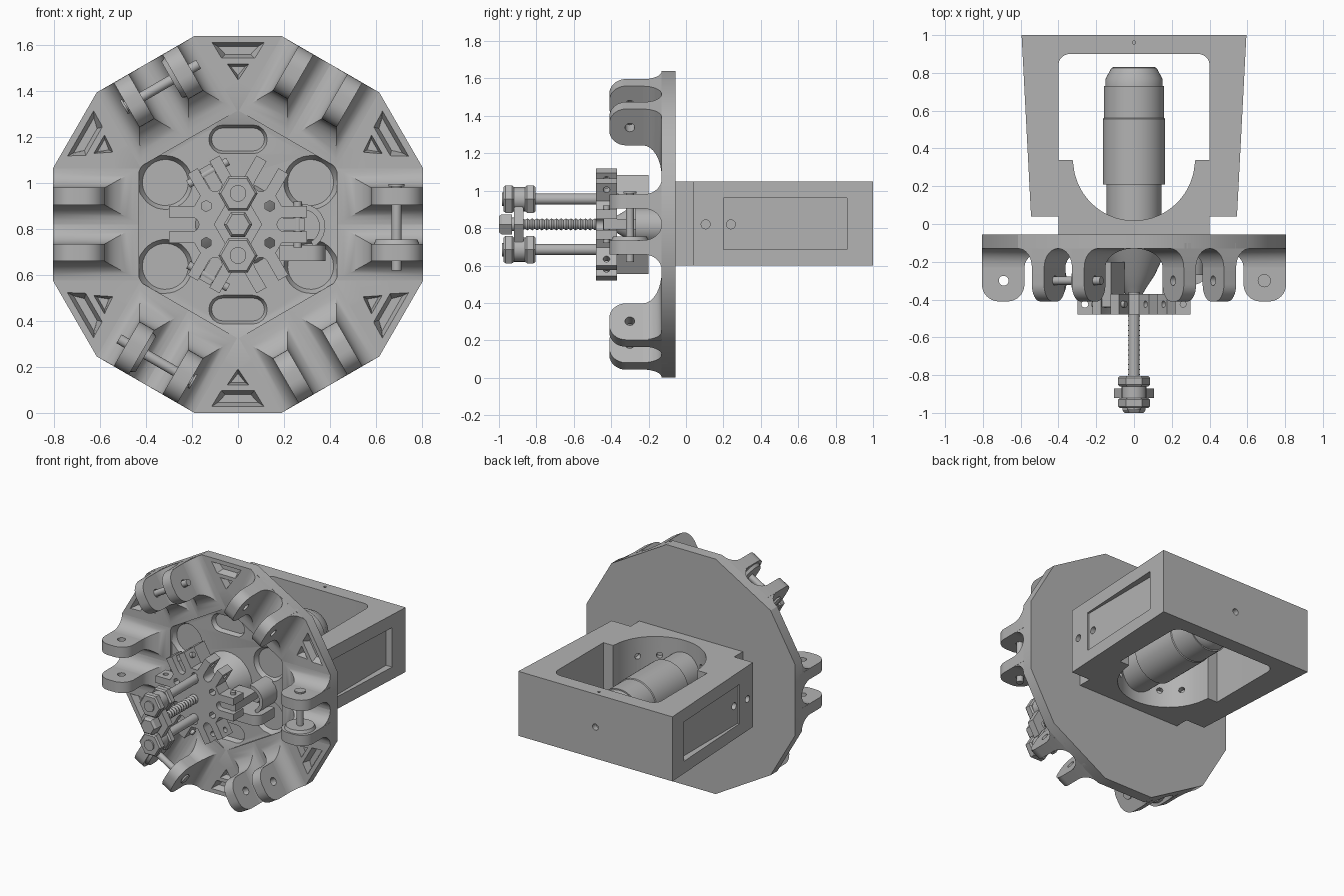
import bpy, bmesh, math
from math import sin, cos, pi, radians
from mathutils import Matrix, Vector

cube = bpy.data.objects.get("Cube")
if cube:
    bpy.data.objects.remove(cube)

AXIS_Z = 0.82          # height of the hub axis; all meshes are built around it
I = Matrix.Identity(4)
T = Matrix.Translation

grey = bpy.data.materials.new("machined_grey")
grey.use_nodes = True
grey.diffuse_color = (0.45, 0.45, 0.45, 1)
grey.node_tree.nodes["Principled BSDF"].inputs["Base Color"].default_value = (0.45, 0.45, 0.45, 1)


def spin(deg):
    """Turn about the hub axis, from +x towards +z."""
    return Matrix.Rotation(-radians(deg), 4, 'Y')


def loft(bm, rings, M=I):
    rows = [[bm.verts.new(M @ Vector(p)) for p in ring] for ring in rings]
    n = len(rows[0])
    for a, b in zip(rows, rows[1:]):
        for i in range(n):
            bm.faces.new((a[i], a[(i + 1) % n], b[(i + 1) % n], b[i]))
    bm.faces.new(rows[0][::-1])
    bm.faces.new(rows[-1])


def prism(bm, pts, axis, lo, hi, M=I):
    put = {'y': lambda p, h: (p[0], h, p[1]),
           'z': lambda p, h: (p[0], p[1], h),
           'x': lambda p, h: (h, p[0], p[1])}[axis]
    loft(bm, [[put(p, h) for p in pts] for h in (lo, hi)], M)


def lathe(bm, profile, n=32, M=I, phase=0):
    loft(bm, [[(r * cos(2 * pi * i / n + phase), y, r * sin(2 * pi * i / n + phase))
               for i in range(n)] for y, r in profile], M)


def arc(cx, cy, r, a0, a1, n=8):
    return [(cx + r * cos(radians(a0 + (a1 - a0) * i / n)),
             cy + r * sin(radians(a0 + (a1 - a0) * i / n))) for i in range(n + 1)]


def rect(x0, x1, y0, y1):
    return [(x0, y0), (x1, y0), (x1, y1), (x0, y1)]


def finish(bm, name):
    bmesh.ops.recalc_face_normals(bm, faces=bm.faces)
    me = bpy.data.meshes.new(name)
    bm.to_mesh(me)
    bm.free()
    me.materials.append(grey)
    ob = bpy.data.objects.new(name, me)
    ob.location.z = AXIS_Z
    bpy.context.collection.objects.link(ob)
    return ob


def smooth(ob):
    bpy.ops.object.select_all(action='DESELECT')
    ob.select_set(True)
    bpy.context.view_layer.objects.active = ob
    bpy.ops.object.shade_smooth_by_angle(angle=radians(30))


def cut(ob, bm):
    cutter = finish(bm, "cutter")
    cutter.hide_render = True
    mod = ob.modifiers.new("cut", 'BOOLEAN')
    mod.object, mod.operation, mod.solver, mod.use_self = cutter, 'DIFFERENCE', 'EXACT', True
    bpy.context.view_layer.objects.active = ob
    bpy.ops.object.modifier_apply(modifier="cut")
    bpy.data.objects.remove(cutter)


# Twelve-sided base plate, dished, with pockets around it
bm, cb = bmesh.new(), bmesh.new()
outline = []
for k in range(6):
    for v in (-0.245, 0.245):
        p = spin(60 * k) @ Vector((0.805, 0, v))
        outline.append((p.x, p.z))
prism(bm, outline, 'y', -0.13, -0.055)
plate = finish(bm, "base_plate")
lathe(cb, [(-0.14, 0.53), (-0.11, 0.43)], 48)
for a in (30, 150, 210, 330):
    lathe(cb, [(-0.14, 0.13), (-0.105, 0.115), (-0.08, 0.1)], 32, spin(a) @ T((0.365, 0, 0)))
for s in (-1, 1):
    stadium = lambda r, y: [(x, y, z + s * 0.37) for x, z in
                            arc(0.065, 0, r, -90, 90) + arc(-0.065, 0, r, 90, 270)]
    loft(cb, [stadium(0.075, -0.14), stadium(0.06, -0.105), stadium(0.05, -0.08)])
for a in range(30, 390, 60):
    M = spin(a)
    loft(cb, [[(0.72 + e, y, -0.075 + e), (0.795 - e, y, -0.12 + 1.6 * e),
               (0.795 - e, y, 0.12 - 1.6 * e), (0.72 + e, y, 0.075 - e)]
              for e, y in ((0, -0.14), (0.02, -0.085))], M)
    loft(cb, [[(0.625 + 2 * e, y, 0), (0.70 - e, y, -0.05 + 1.5 * e), (0.70 - e, y, 0.05 - 1.5 * e)]
              for e, y in ((0, -0.14), (0.012, -0.085))], M)
cut(plate, cb)
smooth(plate)

# Six pairs of hinge lugs with rounded tips, pin holes and filleted feet
bm, cb, feet = bmesh.new(), bmesh.new(), bmesh.new()
profile = [(0.58, -0.1)] + arc(0.67, -0.32, 0.09, 180, 270) + arc(0.715, -0.32, 0.09, 270, 360) + [(0.805, -0.1)]
for k in range(6):
    M = spin(60 * k)
    lathe(cb, [(-0.25, 0.026), (0.25, 0.026)], 20, M @ T((0.69, -0.3, 0)) @ Matrix.Rotation(pi / 2, 4, 'X'))
    for s in (-1, 1):
        prism(bm, profile, 'z', s * 0.085, s * 0.16, M)
        rings = []
        for i in range(-1, 9):
            t = max(i, 0) / 8 * pi / 2
            e, y = 0.1 * (1 - sin(t)), (-0.1 if i < 0 else -0.13 - 0.1 * (1 - cos(t)))
            rings.append([(u, y, s * v) for u, v in
                          rect(0.58 - 1.5 * e, 0.804, 0.085 - 0.85 * e, 0.16 + 0.84 * e)])
        loft(feet, rings, M)
lugs = finish(bm, "hinge_lugs")
cut(lugs, cb)
smooth(lugs)
smooth(finish(feet, "lug_fillets"))

# Hinge pins with heads and boss discs on every other lug pair
bm = bmesh.new()
for a in (0, 120, 240):
    M = spin(a) @ T((0.69, -0.3, 0)) @ Matrix.Rotation(pi / 2, 4, 'X')
    lathe(bm, [(-0.2, 0.022), (0.165, 0.022), (0.165, 0.035), (0.175, 0.035)], 20, M)
    lathe(bm, [(-0.087, 0.1), (-0.065, 0.09)], 32, M)
smooth(finish(bm, "hinge_pins"))

# Rear mounting block with a round hollow
bm, cb = bmesh.new(), bmesh.new()
prism(bm, [(-0.4, -0.06), (0.4, -0.06), (0.4, 0.34), (0.325, 0.34)]
      + arc(0, 0.34, 0.322, 0, -180, 32)[1:-1] + [(-0.325, 0.34), (-0.4, 0.34)], 'z', -0.22, 0.23)
block = finish(bm, "mounting_block")
for a in (35, 60, 120, 145):
    for z in (-0.1, 0.1):
        M = T((0, 0.34, z)) @ Matrix.Rotation(radians(a + 90), 4, 'Z')
        lathe(cb, [(0.28, 0.02), (0.36, 0.02)], 16, M)
cut(block, cb)
smooth(block)

# U-shaped rear frame with tapered arms, wedge recesses and screw holes
bm, cb = bmesh.new(), bmesh.new()
prism(bm, [(0.4, 0.04), (0.545, 0.04), (0.595, 1), (-0.595, 1), (-0.545, 0.04), (-0.4, 0.04)]
      + arc(-0.34, 0.84, 0.06, 180, 90) + arc(0.34, 0.84, 0.06, 90, 0), 'z', -0.22, 0.23)
frame = finish(bm, "rear_frame")
for s in (-1, 1):
    prism(cb, rect(0.2, 0.86, -0.135, 0.14), 'x', s * 0.54, s * 0.7)
    for y in (0.105, 0.24):
        prism(cb, arc(y, 0, 0.024, 0, 345, 23), 'x', s * 0.5, s * 0.535 if y > 0.2 else s * 0.65)
        if y > 0.2:
            prism(cb, arc(y, 0, 0.024, 0, 345, 23), 'x', s * 0.5, s * 0.54)
lathe(cb, [(0.96, 0.022), (1.05, 0.022)], 20)
prism(cb, arc(0, 0.96, 0.009, 0, 330, 11), 'z', 0.2, 0.3)
cut(frame, cb)
smooth(frame)

# Stepped rear cylinder
bm = bmesh.new()
lathe(bm, [(0, 0.145), (0.21, 0.145), (0.21, 0.165), (0.555, 0.165), (0.56, 0.16), (0.73, 0.16),
           (0.73, 0.152), (0.77, 0.15), (0.825, 0.12), (0.83, 0.11)], 48)
smooth(finish(bm, "rear_cylinder"))

# Front cone and ball seat behind the hub
bm = bmesh.new()
lathe(bm, [(-0.1, 0.19), (-0.13, 0.175), (-0.27, 0.11), (-0.33, 0.07), (-0.38, 0.04)], 40)
smooth(finish(bm, "hub_cone"))

# Six-armed hub plate with forked ends
bm, cb = bmesh.new(), bmesh.new()
arm = [(0.19, -0.08), (0.3, -0.08), (0.3, -0.03)] + arc(0.2, 0, 0.03, 270, 90) + [(0.3, 0.03), (0.3, 0.08), (0.19, 0.08)]
star = []
for k in range(6):
    for u, v in arm:
        p = spin(60 * k) @ Vector((u, 0, v))
        star.append((p.x, p.z))
    lathe(cb, [(-0.5, 0.024), (-0.35, 0.024)], 6, spin(60 * k + 30) @ T((0.16, 0, 0)))
    lathe(cb, [(-0.1, 0.018), (0.1, 0.018)], 16,
          spin(60 * k) @ T((0.26, -0.425, 0)) @ Matrix.Rotation(pi / 2, 4, 'X'))
prism(bm, star, 'y', -0.48, -0.37)
hub = finish(bm, "star_hub")
cut(hub, cb)
smooth(hub)

# Threaded centre rod and its nuts
bm = bmesh.new()
n = 24
lathe(bm, [(-0.99 + 0.62 * i / (2 * n), 0.032 if i % 2 else 0.024) for i in range(2 * n + 1)], 20)
lathe(bm, [(-0.995, 0.036), (-0.9, 0.036)], 20)
lathe(bm, [(-1, 0.05), (-0.985, 0.062), (-0.93, 0.062)], 6)
lathe(bm, [(-0.92, 0.105), (-0.87, 0.105)], 6)
smooth(finish(bm, "centre_screw"))

# Side rods with paired hexagon nuts, joined by a link bar
bm = bmesh.new()
for s in (-1, 1):
    M = T((0, 0, s * 0.135))
    lathe(bm, [(-0.985, 0.036), (-0.83, 0.036), (-0.83, 0.03), (-0.36, 0.03)], 20, M)
    for y in (-0.975, -0.86):
        lathe(bm, [(y, 0.075), (y + 0.01, 0.085), (y + 0.045, 0.085), (y + 0.055, 0.075)], 6, M)
    lathe(bm, [(-0.92, 0.065), (-0.86, 0.065)], 24, M)
smooth(finish(bm, "side_rods"))
bm = bmesh.new()
prism(bm, rect(-0.05, 0.05, -0.135, 0.135), 'y', -0.915, -0.875)
finish(bm, "link_bar")

# Fork pins, short links and a rounded side lever
bm = bmesh.new()
for a in (0, 120, 240):
    M = spin(a)
    lathe(bm, [(-0.1, 0.018), (0.1, 0.018)], 16, M @ T((0.26, -0.425, 0)) @ Matrix.Rotation(pi / 2, 4, 'X'))
    prism(bm, rect(0.15, 0.29, -0.44, -0.2), 'z', -0.028, 0.028, M)
smooth(finish(bm, "fork_links"))
bm = bmesh.new()
prism(bm, [(0.18, -0.14), (0.18, -0.32)] + arc(0.32, -0.26, 0.06, 270, 360) + [(0.38, -0.14)], 'z', -0.16, -0.09)
prism(bm, arc(0.28, -0.01, 0.1, -60, 90) + arc(0.28, -0.01, 0.075, 90, -60), 'y', -0.27, -0.1)
smooth(finish(bm, "side_lever"))
